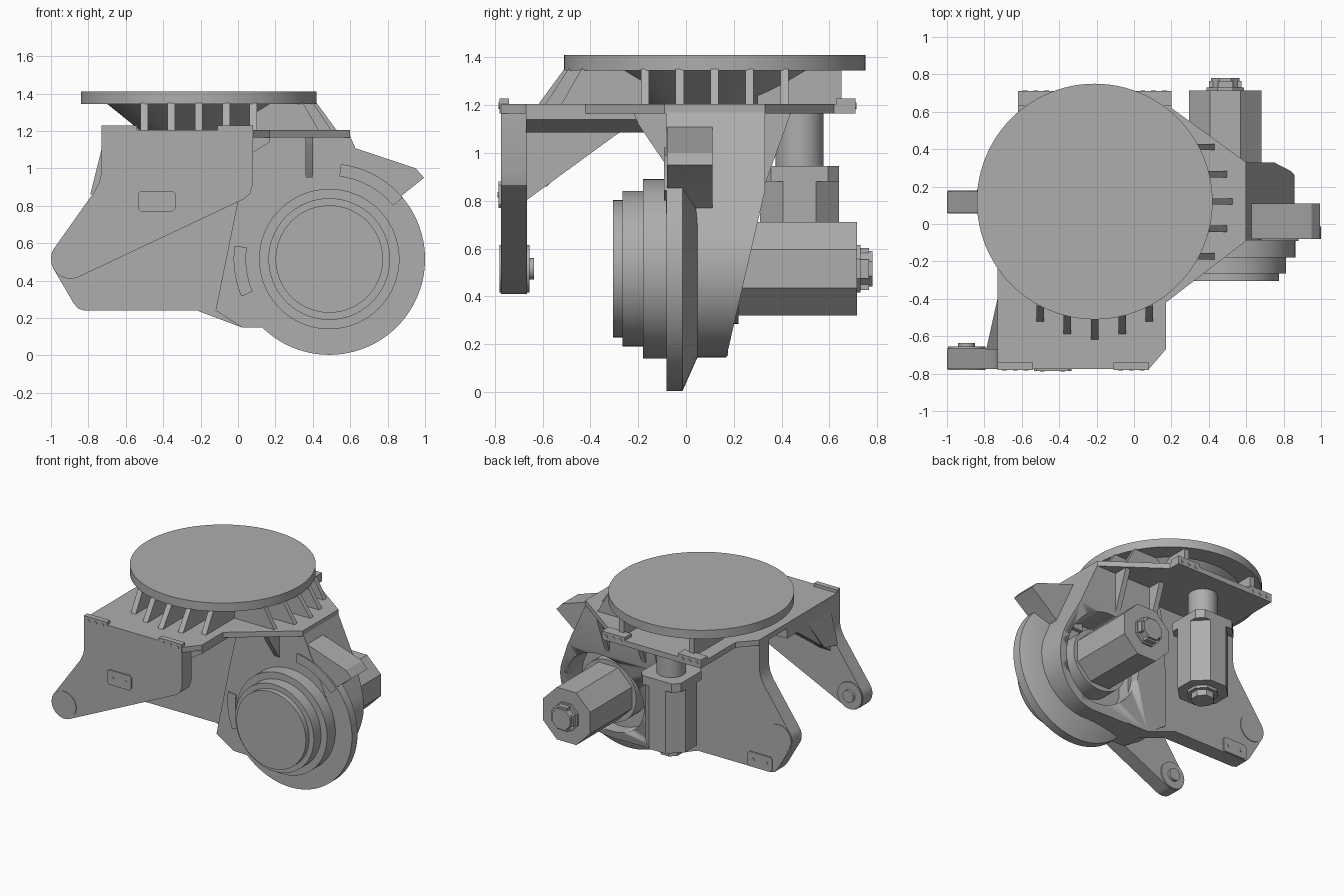
import bpy, bmesh
from math import sin, cos, radians, pi, sqrt
from mathutils import Vector

cube = bpy.data.objects.get("Cube")
if cube:
    bpy.data.objects.remove(cube, do_unlink=True)

grey = bpy.data.materials.new("machine grey")
grey.use_nodes = True
colour = (0.42, 0.42, 0.42, 1)
grey.diffuse_color = colour
grey.node_tree.nodes["Principled BSDF"].inputs["Base Color"].default_value = colour

PLACE = {"x": lambda u, v, t: (t, u, v),
         "y": lambda u, v, t: (u, t, v),
         "z": lambda u, v, t: (u, v, t)}


def arc(c, r, start, end, n=24):
    """Points on an arc, angles in degrees."""
    step = (end - start) / n
    return [(c[0] + r * cos(radians(start + i * step)),
             c[1] + r * sin(radians(start + i * step))) for i in range(n + 1)]


def circle(c, r, n=64):
    return arc(c, r, 0, 360, n)[:-1]


def octagon(c, half):
    return arc(c, half / cos(pi / 8), 22.5, 382.5, 8)[:-1]


def box(u0, u1, v0, v1):
    return [(u0, v0), (u1, v0), (u1, v1), (u0, v1)]


def prism(name, axis, a, b, pts, pts2=None, slant=None):
    """Extrude or loft an outline along an axis, with an optional slanted cut."""
    bm = bmesh.new()
    place = PLACE[axis]
    lo = [bm.verts.new(place(u, v, a)) for u, v in pts]
    hi = [bm.verts.new(place(u, v, b)) for u, v in (pts2 or pts)]
    n = len(lo)
    bm.faces.new(lo)
    bm.faces.new(hi)
    for i in range(n):
        j = (i + 1) % n
        bm.faces.new((lo[i], lo[j], hi[j], hi[i]))
    bmesh.ops.recalc_face_normals(bm, faces=bm.faces)
    if slant:
        cut = bmesh.ops.bisect_plane(bm, geom=bm.verts[:] + bm.edges[:] + bm.faces[:],
                                     plane_co=slant[0], plane_no=slant[1], clear_outer=True)
        rim = [e for e in cut["geom_cut"] if isinstance(e, bmesh.types.BMEdge)]
        bmesh.ops.holes_fill(bm, edges=rim, sides=0)
        bmesh.ops.recalc_face_normals(bm, faces=bm.faces)
    mesh = bpy.data.meshes.new(name)
    bm.to_mesh(mesh)
    bm.free()
    mesh.materials.append(grey)
    ob = bpy.data.objects.new(name, mesh)
    bpy.context.collection.objects.link(ob)
    bpy.ops.object.select_all(action="DESELECT")
    ob.select_set(True)
    bpy.context.view_layer.objects.active = ob
    bpy.ops.object.shade_smooth_by_angle(angle=radians(25))
    return ob


# Turntable disc and its conical neck
C = (-0.21, 0.12)
prism("turntable_disc", "z", 1.345, 1.41, circle(C, 0.63, 96))
prism("turntable_neck", "z", 1.2, 1.345, circle(C, 0.31), circle(C, 0.49))

# Stiffening ribs between the deck and the disc
for i in range(-2, 3):
    off = 0.146 * i
    reach = sqrt(0.63 ** 2 - off ** 2)
    foot = reach + 0.11 - 0.012 * abs(i)
    x, y = C[0] + off, C[1] + off
    prism("front_rib", "x", x - 0.02, x + 0.02,
          [(C[1] - 0.28, 1.2), (C[1] - foot, 1.2), (C[1] - reach, 1.35), (C[1] - 0.28, 1.35)])
    prism("side_rib", "y", y - 0.017, y + 0.017,
          [(C[0] + 0.28, 1.2), (C[0] + foot, 1.2), (C[0] + reach, 1.35), (C[0] + 0.28, 1.35)])
for x in (-0.5, 0.08):
    prism("back_rib", "x", x - 0.02, x + 0.02, box(0.3, 0.65, 1.2, 1.35))

# Deck plate and the beam below its front
deck = [(-0.73, -0.775), (0.08, -0.775), (0.17, -0.67), (0.17, -0.42), (0.6, -0.09), (0.6, 0.33),
        (0.2, 0.62), (0.2, 0.71), (-0.62, 0.71), (-0.62, 0.3), (-0.73, 0.18)]
prism("deck_plate", "z", 1.165, 1.205, deck)
prism("front_beam", "y", -0.67, -0.15,
      [(-0.73, 1.17), (-0.73, 1.09), (0.08, 1.085), (0.17, 1.14), (0.17, 1.17)])

# Mounting blocks with bolts, front and back
for xs, y0, y1, face in (((-0.635, -0.015), -0.78, -0.74, -0.78), ((-0.525, 0.105), 0.63, 0.71, 0.71)):
    for x in xs:
        prism("mounting_block", "y", y0, y1, box(x - 0.095, x + 0.095, 1.165, 1.228))
        for k in (-1, 0, 1):
            prism("block_bolt", "y", face - 0.004, face + 0.004,
                  circle((x + 0.058 * k, 1.197), 0.013, 16))

# Side arms: shared outer edge ending in a round eye
EYE = (-0.895, 0.515)
edge = [(-0.73, 1.2), (-0.73, 0.98), (-0.74, 0.93), (-0.765, 0.88)]
front_arm = edge + arc(EYE, 0.105, 145, 297, 16) + [(0.03, 0.835), (0.065, 0.865), (0.08, 0.92), (0.08, 1.2)]
prism("front_arm", "y", -0.775, -0.665, front_arm)
back_arm = edge + arc(EYE, 0.105, 145, 208, 8) + [
    (-0.88, 0.28), (-0.855, 0.25), (-0.82, 0.24), (-0.22, 0.24), (0.02, 0.15), (0.2, 0.15), (0.2, 1.2)]
prism("back_arm", "y", 0.06, 0.175, back_arm)
for name, y0, y1 in (("front_eye", -0.78, -0.655), ("back_eye", 0.055, 0.18)):
    prism(name, "y", y0, y1, circle(EYE, 0.1, 48))
prism("front_eye_pin", "y", -0.7, -0.635, circle(EYE, 0.045, 32))

# Curved gusset joining the front arm to the deck
gusset = [(-0.67, 0.8), (-0.3, 1.07), (-0.15, 1.17), (-0.67, 1.17)]
prism("front_arm_gusset", "x", -0.73, -0.64, gusset)
prism("arm_flare", "z", 0.86, 1.1, [(-0.66, -0.67), (-0.79, -0.67), (-0.74, -0.58), (-0.66, -0.58)],
      [(-0.66, -0.67), (-0.73, -0.67), (-0.73, -0.4), (-0.66, -0.4)])

# Small two-bolt plates on the arms
for cx, cz, face in ((-0.435, 0.825, -0.78), (-0.74, 0.3, 0.18)):
    prism("tag_plate", "y", face - 0.005, face + 0.005,
          [(cx + sx * u, cz + sz * v) for sx, sz, u, v in (
              (-1, -1, 0.1, 0.04), (-1, -1, 0.085, 0.055), (1, -1, 0.085, 0.055), (1, -1, 0.1, 0.04),
              (1, 1, 0.1, 0.04), (1, 1, 0.085, 0.055), (-1, 1, 0.085, 0.055), (-1, 1, 0.1, 0.04))])
    for s in (-1, 1):
        prism("tag_bolt", "y", face - 0.008, face + 0.008, circle((cx + s * 0.055, cz), 0.012, 16))

# Gear housing: slanted at the back and bored out behind
G = (0.488, 0.515)
outline = [(0.08, 1.17), (0.06, 1.1), (0.0, 0.83), (-0.12, 0.24), (0.02, 0.15)]
outline += arc(G, 0.37, -90, 24, 40) + [(0.6, 1.17)]
housing = prism("gear_housing", "y", -0.083, 0.33, outline,
                slant=(Vector((0, 0.17, 0.15)), Vector((0, 0.69, -0.16)).normalized()))
bore = prism("bore_cutter", "y", 0.08, 0.6, circle(G, 0.315))
bore.hide_render = True
bore.hide_viewport = True
bore.display_type = "WIRE"
cut = housing.modifiers.new("bore", "BOOLEAN")
cut.operation = "DIFFERENCE"
cut.solver = "EXACT"
cut.object = bore

# Housing ribs below the deck
prism("housing_front_rib", "x", 0.36, 0.4, [(-0.07, 0.93), (-0.2, 1.12), (-0.22, 1.17), (-0.07, 1.17)])
for x in (0.12, 0.42):
    prism("housing_back_rib", "x", x - 0.02, x + 0.02, [(0.32, 0.84), (0.44, 1.17), (0.32, 1.17)])

# Stop bracket on the outer side
prism("stop_bracket", "y", -0.08, 0.11,
      [(0.55, 1.165), (0.6, 1.165), (0.62, 1.11), (0.95, 1.0), (0.995, 0.95), (0.87, 0.85), (0.78, 0.77), (0.55, 0.77)])

# Gear flange, tapered back and stepped hub
prism("gear_flange", "y", -0.081, -0.015, circle(G, 0.512, 96))
prism("flange_taper", "y", -0.015, 0.05, circle(G, 0.512, 96), circle(G, 0.366, 96))
for start, end in ((40, 83), (172, 203)):
    prism("flange_band", "y", -0.092, -0.07, arc(G, 0.511, start, end) + arc(G, 0.445, end, start))
for r, y0 in ((0.375, -0.18), (0.325, -0.265), (0.287, -0.305)):
    prism("hub_step", "y", y0, -0.05, circle(G, r, 96))

# Horizontal drive motor
prism("gearbox_collar", "y", 0.05, 0.22, circle(G, 0.23))
prism("horizontal_motor", "y", 0.2, 0.715, octagon(G, 0.195))
prism("horizontal_motor_cap", "y", 0.71, 0.73, octagon(G, 0.1))
prism("horizontal_motor_plug", "y", 0.71, 0.78, octagon(G, 0.075))
for u, v in ((0.088, 0.04), (0.04, 0.088)):
    prism("horizontal_motor_lug", "y", 0.71, 0.765, box(G[0] - u, G[0] + u, G[1] - v, G[1] + v))

# Vertical drive motor
M = (-0.21, 0.475)
prism("vertical_motor_shaft", "z", 0.93, 1.17, circle(M, 0.1))
k, h = 0.12, 0.165
prism("vertical_motor_flange", "z", 0.88, 0.945,
      [(M[0] + u, M[1] + v) for u, v in ((-h, -k), (-k, -h), (k, -h), (h, -k), (h, k), (k, h), (-k, h), (-h, k))])
prism("vertical_motor", "z", 0.41, 0.89, octagon(M, h))
prism("vertical_motor_cap", "z", 0.39, 0.42, octagon(M, 0.1))
prism("vertical_motor_plug", "z", 0.345, 0.42, octagon(M, 0.075))
